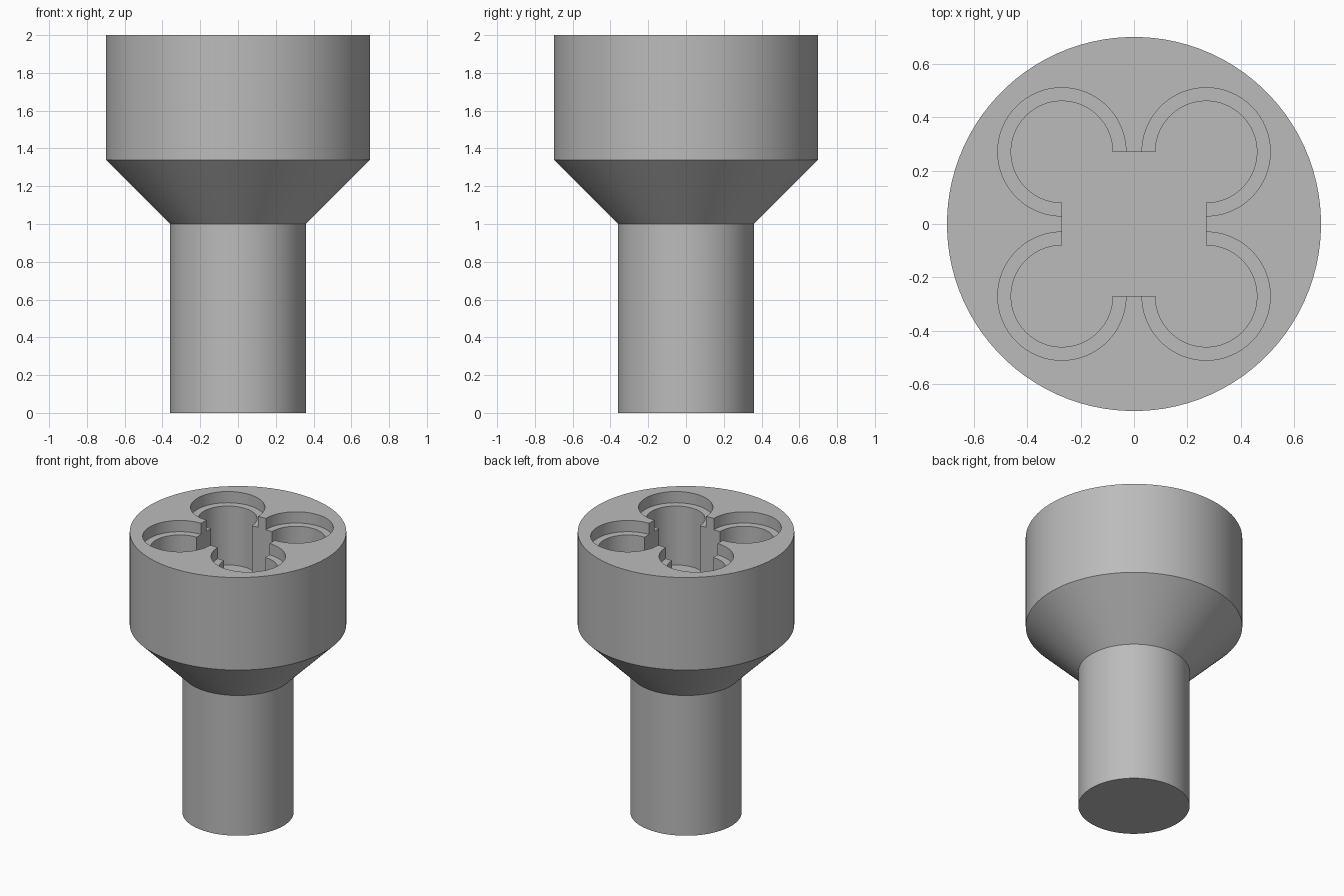
import bpy
import bmesh
import math

SIDES = 96
TOP = 2.0
LOBE = 0.27          # lobe centre offset and half width of the square core
SHELF_DEPTH = 0.08
POCKET_DEPTH = 0.50

cube = bpy.data.objects.get("Cube")
if cube:
    bpy.data.objects.remove(cube, do_unlink=True)

steel = bpy.data.materials.new("plain_grey")
steel.use_nodes = True
grey = (0.5, 0.5, 0.5, 1.0)
steel.diffuse_color = grey
steel.node_tree.nodes["Principled BSDF"].inputs["Base Color"].default_value = grey


def lathe(name, profile):
    """Closed solid of revolution through (radius, height) points."""
    bm = bmesh.new()
    rings = []
    for r, z in profile:
        angles = [2 * math.pi * (i + 0.5) / SIDES for i in range(SIDES)]
        rings.append([bm.verts.new((r * math.cos(a), r * math.sin(a), z)) for a in angles])
    for low, high in zip(rings, rings[1:]):
        for i in range(SIDES):
            j = (i + 1) % SIDES
            bm.faces.new((low[i], low[j], high[j], high[i]))
    bm.faces.new(rings[0][::-1])
    bm.faces.new(rings[-1])
    mesh = bpy.data.meshes.new(name)
    bm.to_mesh(mesh)
    bm.free()
    mesh.materials.append(steel)
    obj = bpy.data.objects.new(name, mesh)
    bpy.context.collection.objects.link(obj)
    return obj


def cut(target, cutter):
    """Subtract a cutter from the target and discard the cutter."""
    cutter.hide_render = True
    mod = target.modifiers.new("pocket", 'BOOLEAN')
    mod.operation = 'DIFFERENCE'
    mod.solver = 'EXACT'
    mod.object = cutter
    bpy.context.view_layer.objects.active = target
    bpy.ops.object.modifier_apply(modifier=mod.name)
    bpy.data.objects.remove(cutter, do_unlink=True)


# Shank, flared collar and head in one turned body
body = lathe("socket_body", [(0.36, 0), (0.36, 1.0), (0.70, 1.34), (0.70, TOP)])

# Square core of the pocket
bpy.ops.mesh.primitive_cube_add(size=1, location=(0, 0, TOP))
core = bpy.context.object
core.scale = (2 * LOBE, 2 * LOBE, 2 * POCKET_DEPTH)
bpy.context.view_layer.update()
cut(body, core)

# Four stepped round lobes: a deep bore and a wider shallow shelf
for sx in (-1, 1):
    for sy in (-1, 1):
        for radius, depth in ((0.19, POCKET_DEPTH), (0.24, SHELF_DEPTH)):
            lobe = lathe("lobe_cutter", [(radius, TOP - depth), (radius, TOP + 0.2)])
            lobe.location = (sx * LOBE, sy * LOBE, 0)
            bpy.context.view_layer.update()
            cut(body, lobe)

# Smooth round walls with crisp edges
bpy.ops.object.select_all(action='DESELECT')
body.select_set(True)
bpy.context.view_layer.objects.active = body
bpy.ops.object.shade_smooth_by_angle(angle=math.radians(30))
